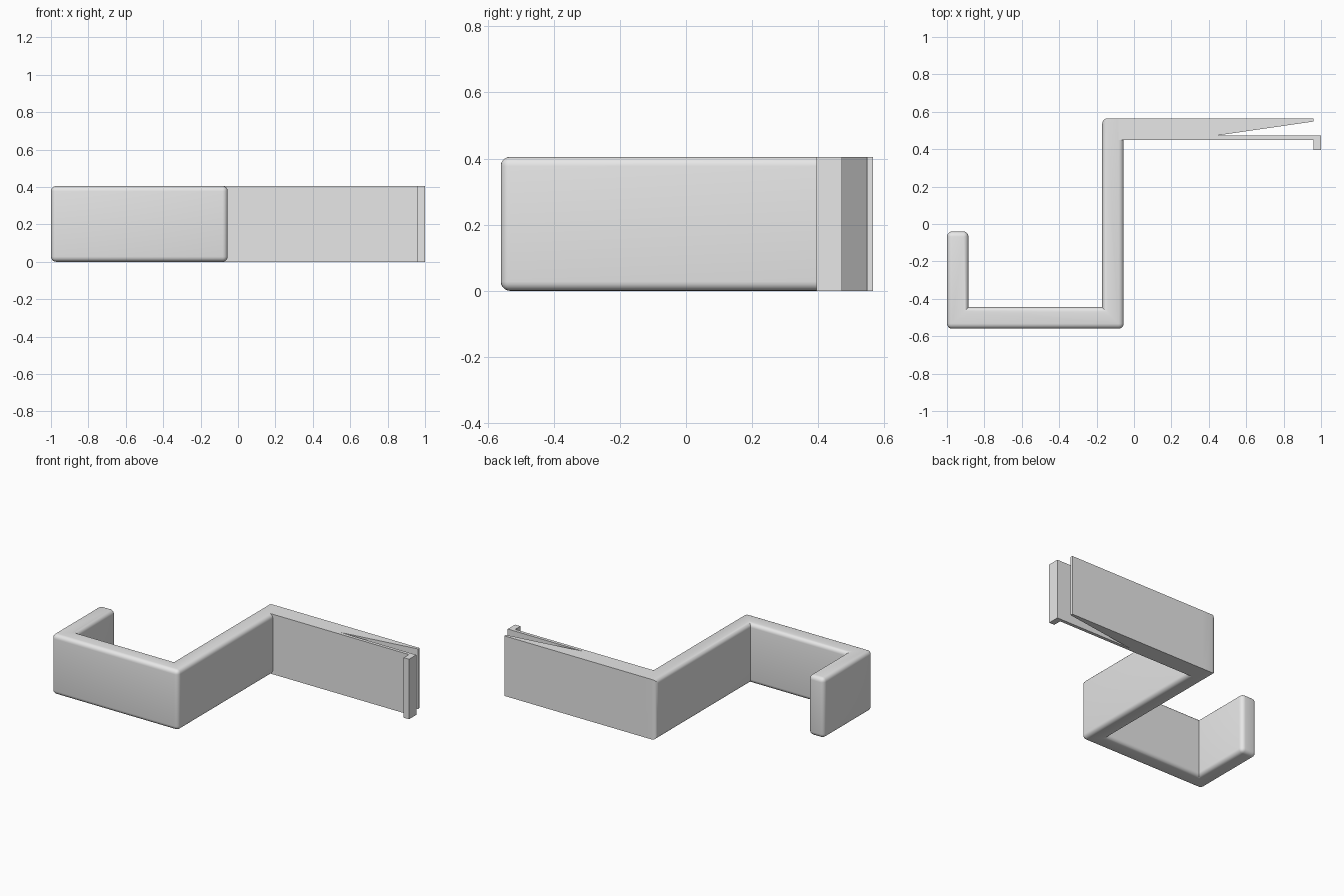
import bpy
import bmesh

cube = bpy.data.objects.get("Cube")
if cube:
    bpy.data.objects.remove(cube, do_unlink=True)

HEIGHT = 0.405
ROUND = 0.028

grey = bpy.data.materials.new("light grey plastic")
grey.use_nodes = True
colour = (0.8, 0.8, 0.8, 1)
grey.diffuse_color = colour
grey.node_tree.nodes["Principled BSDF"].inputs["Base Color"].default_value = colour


def extrude_outline(name, outline):
    """Raise a flat outline to the full height of the bracket."""
    bm = bmesh.new()
    base = bm.faces.new([bm.verts.new((x, y, 0)) for x, y in outline])
    raised = bmesh.ops.extrude_face_region(bm, geom=[base], use_keep_orig=True)
    top = [v for v in raised["geom"] if isinstance(v, bmesh.types.BMVert)]
    bmesh.ops.translate(bm, verts=top, vec=(0, 0, HEIGHT))
    bmesh.ops.recalc_face_normals(bm, faces=bm.faces[:])
    mesh = bpy.data.meshes.new(name)
    bm.to_mesh(mesh)
    bm.free()
    mesh.materials.append(grey)
    obj = bpy.data.objects.new(name, mesh)
    bpy.context.collection.objects.link(obj)
    return obj


# Hook and upright post, one continuous J-shaped strip
back, front = 0.565, -0.56
hook = extrude_outline("hook", [
    (-1, -0.04), (-1, front), (-0.055, front), (-0.055, back),
    (-0.17, back), (-0.17, -0.445), (-0.885, -0.445), (-0.885, -0.04)])

# Round every outer edge except those continuing into the clip arm
bm = bmesh.new()
bm.from_mesh(hook.data)
rounded = []
for e in bm.edges:
    a, b = (v.co for v in e.verts)
    at_back = min(a.y, b.y) > back - 0.01
    upright = abs(a.z - b.z) > 0.1
    if not e.is_convex:
        continue
    if at_back and not (upright and a.x < -0.1):
        continue
    rounded.append(e)
bmesh.ops.bevel(bm, geom=rounded, offset=ROUND, offset_type='OFFSET',
                segments=5, profile=0.5, affect='EDGES', clamp_overlap=True)
bm.to_mesh(hook.data)
bm.free()

# Clip arm with a tapered slot, a thin springy prong and a catch at its tip
arm = extrude_outline("clip_arm", [
    (-0.1, 0.45), (0.96, 0.45), (0.96, 0.395), (1, 0.395), (1, 0.472),
    (0.435, 0.472), (0.96, 0.548), (0.96, back), (-0.1, back)])

# Smooth the rounded edges, keep the clip crisp
bpy.ops.object.select_all(action='DESELECT')
hook.select_set(True)
bpy.context.view_layer.objects.active = hook
bpy.ops.object.shade_smooth_by_angle(angle=0.6)
